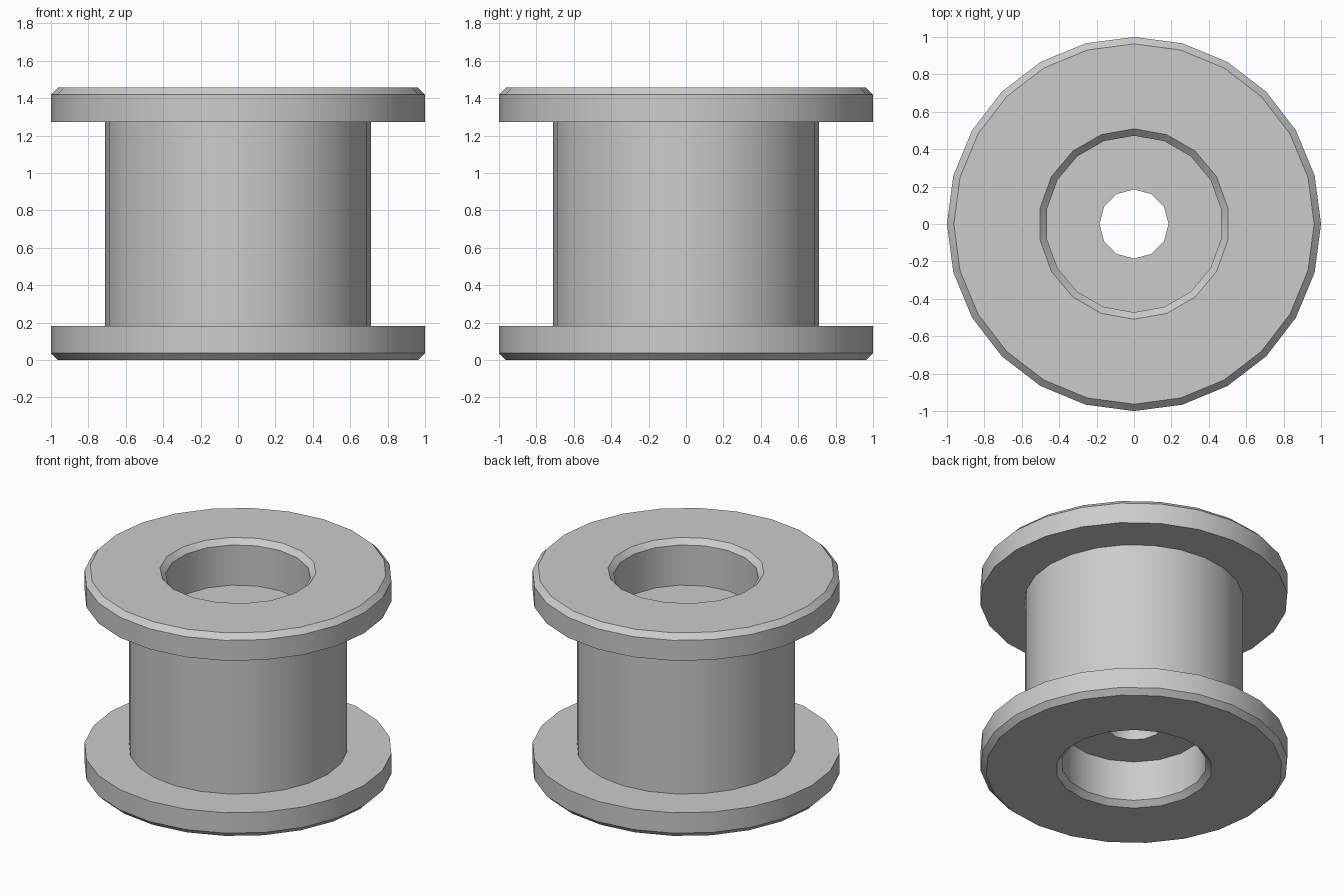
import bpy, bmesh
from math import sin, cos, pi, radians

cube = bpy.data.objects.get("Cube")
if cube:
    bpy.data.objects.remove(cube, do_unlink=True)

HEIGHT = 1.456
RIM, BARREL, BORE, AXLE = 1.0, 0.71, 0.472, 0.185
FLANGE, BEVEL, RECESS = 0.183, 0.037, 0.325


def mirrored(half):
    """Complete a (radius, z) profile by reflecting it about mid height."""
    return half + [(r, HEIGHT - z) for r, z in reversed(half)]


def lathe(bm, profile, sides):
    """Revolve a profile about z; return the edges of its first and last rings."""
    rings = [[bm.verts.new((r * sin(2 * pi * i / sides), r * cos(2 * pi * i / sides), z))
              for i in range(sides)] for r, z in profile]
    for low, high in zip(rings, rings[1:]):
        for i in range(sides):
            j = (i + 1) % sides
            bm.faces.new((low[i], low[j], high[j], high[i]))
    return [[bm.edges.get((ring[i], ring[(i + 1) % sides])) for i in range(sides)]
            for ring in (rings[0], rings[-1])]


def fill_ring(bm, outer, inner):
    """Close the flat annulus between two concentric loops."""
    bmesh.ops.triangle_fill(bm, use_beauty=True, use_dissolve=False, edges=outer + inner)


bm = bmesh.new()

# Bevelled flanges and barrel
outside = lathe(bm, mirrored([(RIM - BEVEL, 0), (RIM, BEVEL), (RIM, FLANGE), (BARREL, FLANGE)]), 24)

# Recesses at both ends, each with a bevelled mouth
lower = [(BORE + BEVEL, 0), (BORE, BEVEL), (BORE, RECESS)]
upper = [(r, HEIGHT - z) for r, z in lower]
recesses = [lathe(bm, lower, 18), lathe(bm, upper, 18)]

# Axle hole through the middle
axle = lathe(bm, [(AXLE, RECESS), (AXLE, HEIGHT - RECESS)], 12)

# End faces and recess floors
for end in range(2):
    mouth, floor = recesses[end]
    fill_ring(bm, outside[end], mouth)
    fill_ring(bm, floor, axle[end])

bmesh.ops.recalc_face_normals(bm, faces=bm.faces)
mesh = bpy.data.meshes.new("flanged_spool")
bm.to_mesh(mesh)
bm.free()

# Plain grey finish
grey = bpy.data.materials.new("plain_grey")
grey.use_nodes = True
colour = (0.6, 0.6, 0.6, 1)
grey.diffuse_color = colour
grey.node_tree.nodes["Principled BSDF"].inputs["Base Color"].default_value = colour
mesh.materials.append(grey)

spool = bpy.data.objects.new("flanged_spool", mesh)
bpy.context.collection.objects.link(spool)
bpy.ops.object.select_all(action='DESELECT')
spool.select_set(True)
bpy.context.view_layer.objects.active = spool
bpy.ops.object.shade_smooth_by_angle(angle=radians(35))
